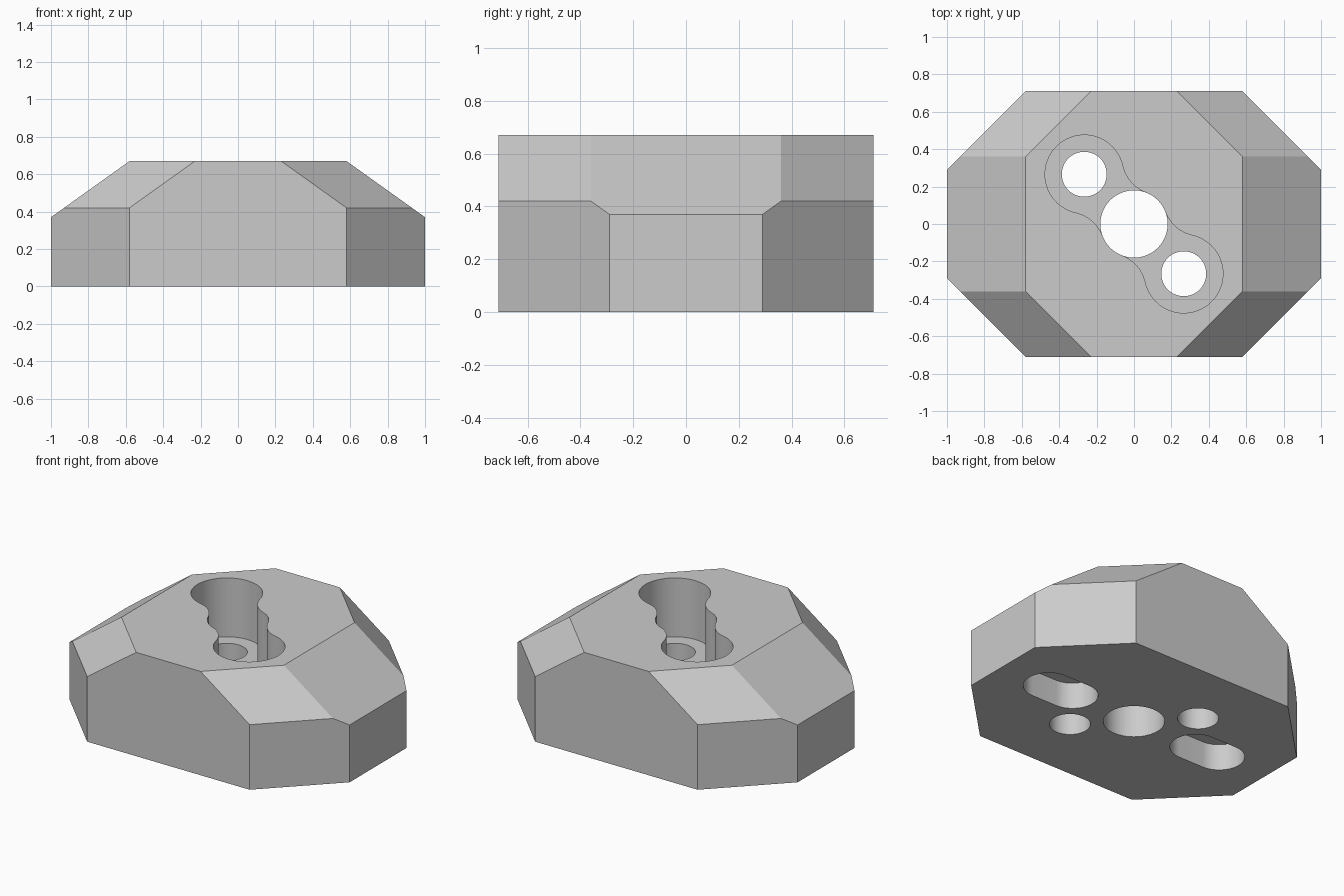
import bpy, bmesh, math
from mathutils import Vector, Matrix

if "Cube" in bpy.data.objects:
    bpy.data.objects.remove(bpy.data.objects["Cube"], do_unlink=True)

grey = bpy.data.materials.new("light_grey")
grey.use_nodes = True
grey.diffuse_color = (0.6, 0.6, 0.6, 1)
grey.node_tree.nodes["Principled BSDF"].inputs["Base Color"].default_value = (0.6, 0.6, 0.6, 1)


def make_object(name, bm):
    bmesh.ops.recalc_face_normals(bm, faces=bm.faces)
    mesh = bpy.data.meshes.new(name)
    bm.to_mesh(mesh)
    bm.free()
    mesh.materials.append(grey)
    obj = bpy.data.objects.new(name, mesh)
    bpy.context.collection.objects.link(obj)
    return obj


def arc(center, radius, start, end, steps):
    return [Vector(center) + radius * Vector((math.cos(a), math.sin(a)))
            for a in (start + (end - start) * i / steps for i in range(steps + 1))]


def cut(body, outline, low, high):
    """Remove a vertical prism with the given outline from the body."""
    bm = bmesh.new()
    face = bm.faces.new([bm.verts.new((p.x, p.y, low)) for p in outline])
    top = bmesh.ops.extrude_face_region(bm, geom=[face])["geom"]
    bmesh.ops.translate(bm, vec=(0, 0, high - low),
                        verts=[v for v in top if isinstance(v, bmesh.types.BMVert)])
    cutter = make_object("cutter", bm)
    cutter.hide_render = True
    mod = body.modifiers.new("cut", "BOOLEAN")
    mod.operation, mod.solver, mod.object = "DIFFERENCE", "EXACT", cutter
    bpy.context.view_layer.objects.active = body
    bpy.ops.object.modifier_apply(modifier=mod.name)
    bpy.data.objects.remove(cutter, do_unlink=True)


def circle(center, radius):
    return arc(center, radius, 0, 2 * math.pi, 64)[:-1]


def lobe_outline(reach, hub, lobe, fillet):
    """Round lobe along +x, blended into a hub circle at the origin."""
    a, b = hub + fillet, lobe + fillet
    fx = (reach ** 2 + a ** 2 - b ** 2) / (2 * reach)
    f = Vector((fx, math.sqrt(a ** 2 - fx ** 2)))
    c = Vector((reach, 0))
    to_lobe = math.atan2(-f.y, reach - f.x)
    to_hub = math.atan2(-f.y, -f.x)
    upper = arc(f, fillet, to_lobe, to_hub, 14)
    lower = [Vector((p.x, -p.y)) for p in reversed(upper)]
    spread = math.atan2(f.y, f.x - reach)
    return [Vector((0, 0))] + lower + arc(c, lobe, -spread, spread, 40)[1:-1] + upper


# Chamfered octagonal block, mirrored from one quadrant
quadrant = [(.58, .71, 0), (1, .29, 0), (.58, .71, .42), (1, .29, .37),
            (.93, .36, .42), (.58, .36, .67), (.23, .71, .67)]
bm = bmesh.new()
for sx in (-1, 1):
    for sy in (-1, 1):
        for x, y, z in quadrant:
            bm.verts.new((sx * x, sy * y, z))
bmesh.ops.convex_hull(bm, input=bm.verts)
bmesh.ops.dissolve_limit(bm, angle_limit=math.radians(2), verts=bm.verts, edges=bm.edges)
body = make_object("chamfered_block", bm)

# Central through hole
cut(body, circle((0, 0), .18), -.2, 1)

# Recessed lobes with screw holes, and slots in the underside
lobe = lobe_outline(.376, .18, .21, .2)
for side in (-1, 1):
    turn = Matrix.Rotation(math.radians(-45 if side > 0 else 135), 2)
    cut(body, [turn @ p for p in lobe], .29, 1)
    cut(body, circle((side * .266, side * -.266), .12), -.2, .5)
    mid = side * .56
    slot = (arc((mid + .09, 0), .15, -math.pi / 2, math.pi / 2, 28)
            + arc((mid - .09, 0), .15, math.pi / 2, math.pi * 1.5, 28))
    cut(body, slot, -.2, .17)

# Crisp chamfers, smooth hole walls
bpy.ops.object.select_all(action="DESELECT")
body.select_set(True)
bpy.context.view_layer.objects.active = body
bpy.ops.object.shade_smooth_by_angle(angle=math.radians(20))
